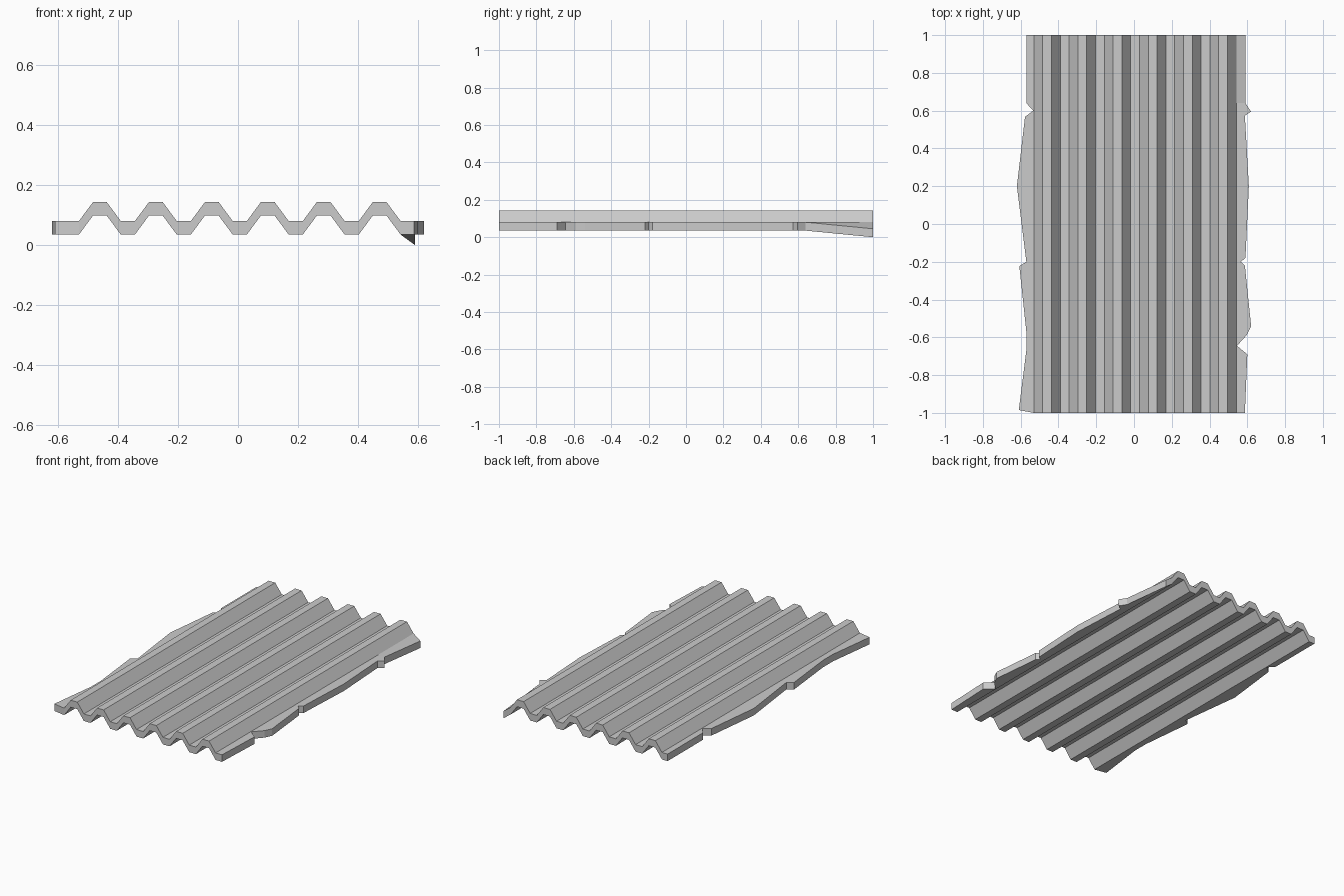
import bpy, bmesh

if "Cube" in bpy.data.objects:
    bpy.data.objects.remove(bpy.data.objects["Cube"])

THICK, LOW, HIGH = 0.045, 0.08, 0.143
X0, STEP = -0.53, 0.0466

# Ragged side outlines (x, y), back to front
left = [(-0.57, 1), (-0.57, 0.64), (-0.534, 0.60), (-0.577, 0.567), (-0.62, 0.20),
        (-0.57, -0.20), (-0.607, -0.223), (-0.57, -0.57), (-0.57, -0.67),
        (-0.61, -0.985), (-0.53, -1)]
right = [(0.59, 1), (0.59, 0.64), (0.62, 0.595), (0.587, 0.573), (0.608, 0.20),
         (0.59, -0.18), (0.565, -0.20), (0.587, -0.22), (0.62, -0.54),
         (0.598, -0.587), (0.545, -0.645), (0.60, -0.69), (0.587, -1)]

bm = bmesh.new()


def column(points):
    return [bm.verts.new(p) for p in points]


# Columns of the upper surface: ragged edge, trapezoid waves, ragged edge
cols = [column([(x, y, LOW) for x, y in left])]
for i in range(24):
    x = X0 + STEP * i
    z = HIGH if i % 4 in (1, 2) else LOW
    ys = [1, -1]
    if i == 0:
        ys = [p[1] for p in left]
    elif i == 23:
        ys = [p[1] for p in right]
    cols.append(column([(x, y, z) for y in ys]))
cols.append(column([(x, y, LOW) for x, y in right]))
cols[-1][0].co.z = LOW - (LOW - THICK)      # bent-down back corner

for a, b in zip(cols, cols[1:]):
    if len(a) == len(b):
        for j in range(len(a) - 1):
            bm.faces.new((a[j], a[j + 1], b[j + 1], b[j]))
    else:
        bm.faces.new(a + b[::-1])
bmesh.ops.remove_doubles(bm, verts=bm.verts[:], dist=0.001)

# Lower surface and the walls joining it to the upper one
rim = [e for e in bm.edges if e.is_boundary]
dup = bmesh.ops.duplicate(bm, geom=bm.verts[:] + bm.edges[:] + bm.faces[:])
vmap = dup["vert_map"]
for e in rim:
    a, b = e.verts
    bm.faces.new((a, b, vmap[b], vmap[a]))
lower = [g for g in dup["geom"] if isinstance(g, bmesh.types.BMVert)]
bmesh.ops.translate(bm, verts=lower, vec=(0, 0, -THICK))
bmesh.ops.recalc_face_normals(bm, faces=bm.faces[:])

mesh = bpy.data.meshes.new("corrugated_sheet")
bm.to_mesh(mesh)
bm.free()
obj = bpy.data.objects.new("corrugated_sheet", mesh)
bpy.context.collection.objects.link(obj)
